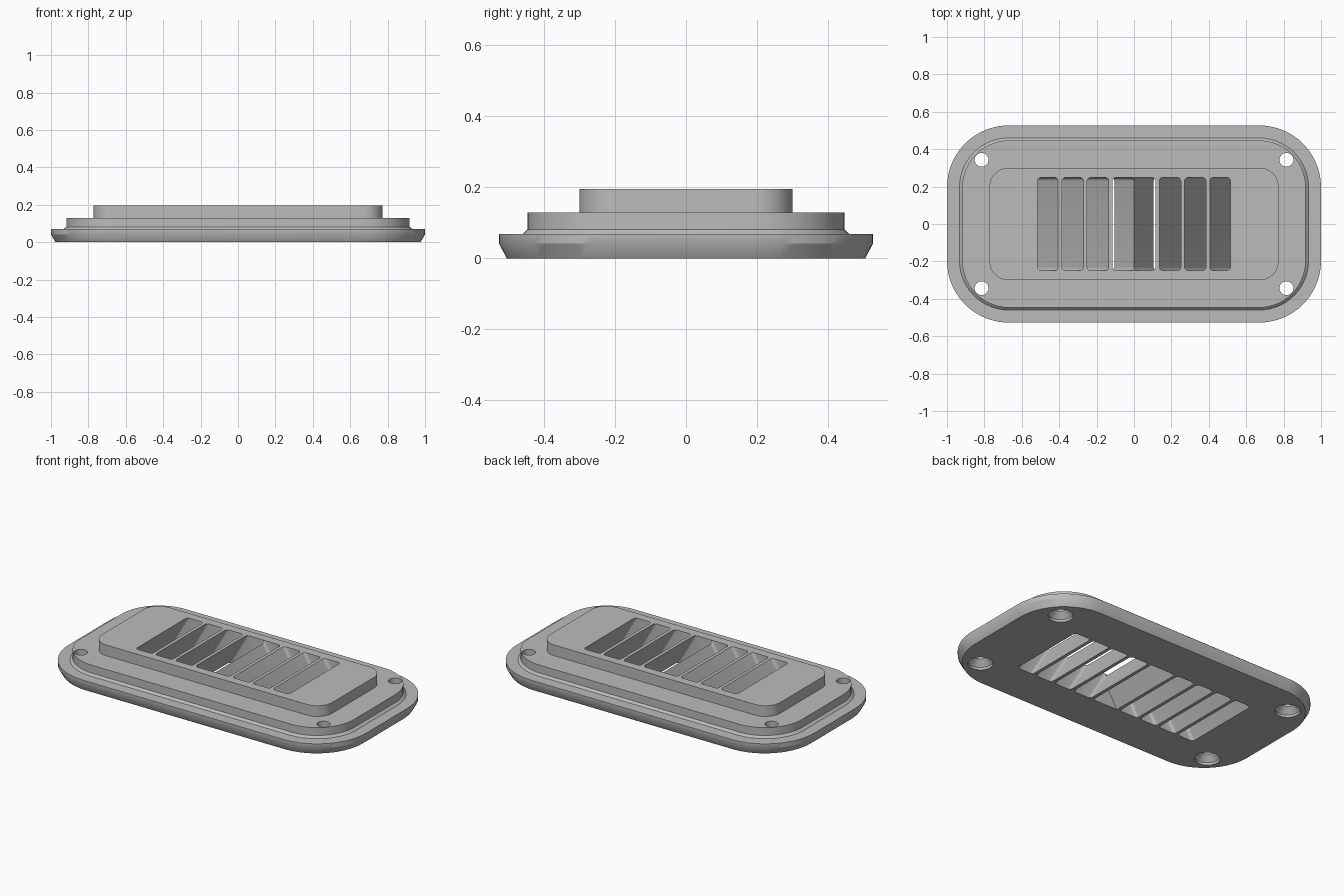
import bpy
import bmesh
import math

if "Cube" in bpy.data.objects:
    bpy.data.objects.remove(bpy.data.objects["Cube"], do_unlink=True)

TOP = 0.195      # height of the collar
LEAN = 0.115     # sideways run of each louver from top to bottom
SLOT_Y = 0.248   # half length of the slots
OVER = 0.02      # how far cutters reach past the body

grey = bpy.data.materials.new("satin grey")
grey.use_nodes = True
grey.diffuse_color = (0.5, 0.5, 0.5, 1)
grey.node_tree.nodes["Principled BSDF"].inputs["Base Color"].default_value = (0.5, 0.5, 0.5, 1)


def rounded_rect(cx, hx, hy, r, z, steps):
    """Points of a rounded rectangle, counter-clockwise."""
    points = []
    for quarter, (sx, sy) in enumerate(((1, 1), (-1, 1), (-1, -1), (1, -1))):
        for i in range(steps + 1):
            a = math.pi / 2 * (quarter + i / steps)
            points.append((cx + sx * (hx - r) + r * math.cos(a),
                           sy * (hy - r) + r * math.sin(a), z))
    return points


def loft(name, rings):
    """Skin a stack of equal-count rings and cap both ends."""
    bm = bmesh.new()
    loops = [[bm.verts.new(p) for p in ring] for ring in rings]
    n = len(loops[0])
    for low, high in zip(loops, loops[1:]):
        for i in range(n):
            j = (i + 1) % n
            bm.faces.new((low[i], low[j], high[j], high[i]))
    bm.faces.new(loops[0][::-1])
    bm.faces.new(loops[-1])
    bmesh.ops.recalc_face_normals(bm, faces=bm.faces)
    mesh = bpy.data.meshes.new(name)
    bm.to_mesh(mesh)
    bm.free()
    mesh.materials.append(grey)
    obj = bpy.data.objects.new(name, mesh)
    bpy.context.collection.objects.link(obj)
    return obj


# Stepped body: tapered flange, raised plate and collar
profile = [  # half x, half y, corner radius, height
    (0.976, 0.505, 0.31, 0), (1.0, 0.527, 0.33, 0.042), (1.0, 0.527, 0.33, 0.069),
    (0.933, 0.46, 0.263, 0.069), (0.918, 0.447, 0.25, 0.082), (0.918, 0.447, 0.25, 0.13),
    (0.773, 0.3, 0.1, 0.13), (0.773, 0.3, 0.1, TOP)]
body = loft("vent_body", [rounded_rect(0, hx, hy, r, z, 14) for hx, hy, r, z in profile])

cutters = []


def slot(side, top, bottom, r):
    """Leaning slot cutter between a top and a bottom x range."""
    rings = []
    for z in (-OVER, TOP + OVER):
        t = z / TOP
        a, b = (lo + (hi - lo) * t for lo, hi in zip(bottom, top))
        rings.append(rounded_rect(side * (a + b) / 2, (b - a) / 2, SLOT_Y, r, z, 5))
    cutters.append(loft("slot_cutter", rings))


# Louver slots, leaning outward from the centre ridge
starts = [-0.01, 0.135, 0.27, 0.405]
ends = [0.115, 0.25, 0.385, 0.515]
for side in (1, -1):
    for a, b in zip(starts, ends):
        slot(side, (a, b), (a + LEAN, b + LEAN), 0.018)
    slot(side, (0.535, 0.72), (0.535 + LEAN, 0.72), 0.03)

# Hollow under the centre ridge
slope = LEAN / TOP
apex = 0.144
base_half = (apex + OVER) * slope
cutters.append(loft("ridge_hollow_cutter", [
    [(-base_half, y, -OVER), (base_half, y, -OVER), (0, y, apex)]
    for y in (-SLOT_Y, SLOT_Y)]))

# Countersunk screw holes
for sx in (1, -1):
    for sy in (1, -1):
        rings = []
        for r, z in ((0.07, -0.01), (0.07, 0.015), (0.037, 0.05), (0.037, 0.16)):
            rings.append([(sx * 0.815 + r * math.cos(a), sy * 0.343 + r * math.sin(a), z)
                          for a in (math.tau * i / 32 for i in range(32))])
        cutters.append(loft("screw_hole_cutter", rings))

# Cut everything out of the body
bpy.ops.object.select_all(action='DESELECT')
bpy.context.view_layer.objects.active = body
body.select_set(True)
for cutter in cutters:
    cutter.hide_render = True
    mod = body.modifiers.new("cut", 'BOOLEAN')
    mod.operation = 'DIFFERENCE'
    mod.solver = 'EXACT'
    mod.object = cutter
    bpy.ops.object.modifier_apply(modifier=mod.name)
    bpy.data.objects.remove(cutter, do_unlink=True)

bpy.ops.object.shade_smooth_by_angle(angle=math.radians(30))
